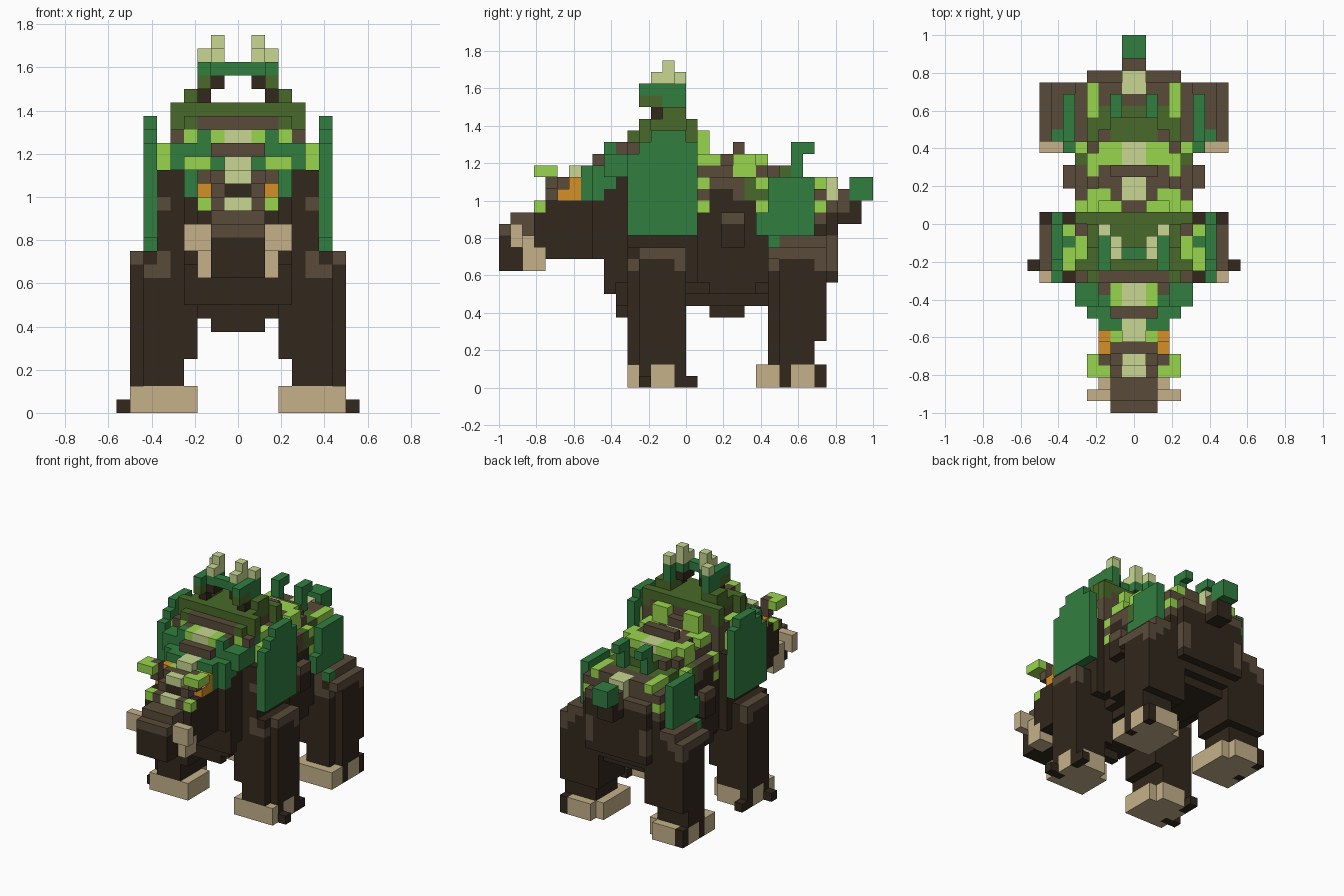
import bpy
import bmesh
from mathutils import Vector

UNIT = 1 / 16

if "Cube" in bpy.data.objects:
    bpy.data.objects.remove(bpy.data.objects["Cube"], do_unlink=True)


def linear(c):
    c /= 255
    return c / 12.92 if c <= 0.04045 else ((c + 0.055) / 1.055) ** 2.4


palette = {
    "dark_bark": (50, 40, 29), "brown_bark": (89, 75, 58),
    "tan_claw": (197, 177, 138), "deep_green": (49, 126, 64),
    "olive_moss": (73, 106, 41), "lime_leaf": (152, 214, 77),
    "pale_sprout": (200, 215, 146), "orange_eye": (214, 144, 39),
}
materials = {}
for title, rgb in palette.items():
    mat = bpy.data.materials.new(title)
    mat.use_nodes = True
    color = (*map(linear, rgb), 1)
    mat.diffuse_color = color
    mat.node_tree.nodes["Principled BSDF"].inputs["Base Color"].default_value = color
    materials[title] = mat
DARK, BROWN, TAN, GREEN, OLIVE, LIME, PALE, ORANGE = palette

cells = {}


def block(part, color, x, y, z):
    """Fill a block of unit cells on both sides of the centre plane."""
    for i in range(*x):
        for j in range(*y):
            for k in range(*z):
                cells[i, j, k] = cells[-1 - i, j, k] = (part, color)


# Torso with a stepped belly, chest and ribs
block("torso", DARK, (0, 5), (-5, 12), (9, 16))
block("torso", DARK, (0, 4), (-5, 12), (8, 9))
block("torso", DARK, (4, 5), (2, 6), (8, 9))
block("torso", DARK, (0, 3), (-5, 11), (7, 8))
block("torso", DARK, (0, 4), (-6, -5), (9, 18))
block("torso", DARK, (0, 3), (-6, -5), (7, 9))
block("torso", DARK, (0, 2), (-6, -5), (6, 7))
block("torso", DARK, (0, 4), (-7, -6), (8, 17))
block("torso", DARK, (0, 2), (2, 5), (6, 7))
block("torso", DARK, (0, 4), (12, 13), (9, 15))
block("torso", BROWN, (3, 4), (12, 13), (10, 13))
block("torso", DARK, (5, 6), (3, 5), (12, 14))
block("torso", BROWN, (5, 6), (3, 5), (14, 15))
block("torso", DARK, (0, 5), (0, 7), (16, 17))

# Shoulders
block("shoulders", DARK, (0, 6), (-5, 1), (9, 18))
block("shoulders", BROWN, (5, 6), (-5, -4), (15, 16))
block("shoulders", BROWN, (0, 5), (-5, 1), (18, 21))
block("shoulders", GREEN, (3, 5), (-5, -3), (18, 20))
block("shoulders", GREEN, (4, 5), (-4, -3), (20, 21))
block("shoulders", LIME, (5, 6), (-4, 0), (18, 20))
block("shoulders", GREEN, (5, 6), (-2, -1), (18, 20))
block("shoulders", LIME, (4, 5), (-3, -1), (20, 21))
block("shoulders", LIME, (3, 4), (-5, -4), (20, 21))
block("shoulders", BROWN, (0, 4), (-5, 1), (21, 22))
block("shoulders", OLIVE, (3, 4), (-5, -4), (21, 22))
block("shoulders", OLIVE, (0, 4), (-4, 1), (22, 23))
for y in (-4, 0):
    block("shoulders", OLIVE, (4, 5), (y, y + 1), (21, 23))

# Neck with a leafy mane on each side
block("neck", DARK, (0, 4), (-8, -6), (11, 17))
block("neck", DARK, (0, 3), (-12, -8), (11, 16))
for i, y in enumerate(range(-10, -5)):
    half = (3, 3, 4, 4, 4)[i]
    top = (18, 19, 20, 20, 21)[i]
    base = (16, 16, 16, 17, 18)[i]
    block("mane", BROWN, (0, 2), (y, y + 1), (14, top))
    block("mane", GREEN, (2, half), (y, y + 1), (base, top - 1))
block("mane", GREEN, (3, 5), (-7, -5), (18, 20))
block("mane", GREEN, (2, 3), (-7, -6), (19, 21))
block("mane", BROWN, (2, 3), (-6, -5), (19, 21))
block("mane", LIME, (1, 2), (-7, -5), (19, 21))
block("mane", PALE, (0, 1), (-7, -5), (20, 21))
block("mane", BROWN, (0, 2), (-8, -7), (19, 20))
block("mane", PALE, (0, 1), (-10, -8), (18, 19))
block("mane", LIME, (1, 2), (-10, -9), (17, 18))
block("mane", GREEN, (1, 3), (-9, -8), (17, 19))

# Head, eyes and ears
block("head", DARK, (0, 2), (-16, -12), (10, 13))
block("head", BROWN, (0, 2), (-16, -15), (13, 14))
block("head", BROWN, (0, 2), (-15, -12), (13, 15))
block("head", DARK, (2, 3), (-13, -12), (11, 15))
block("head", BROWN, (0, 2), (-13, -12), (15, 16))
block("head", BROWN, (0, 2), (-12, -10), (15, 17))
block("head", PALE, (0, 1), (-13, -12), (15, 16))
block("head", DARK, (0, 1), (-12, -11), (16, 17))
block("head", PALE, (0, 1), (-12, -11), (17, 18))
block("head", BROWN, (0, 2), (-11, -10), (17, 18))
block("eyes", ORANGE, (2, 3), (-11, -9), (16, 17))
block("eyes", ORANGE, (2, 3), (-10, -9), (17, 18))
block("cheeks", LIME, (2, 3), (-13, -12), (15, 16))
block("ears", BROWN, (2, 3), (-12, -11), (17, 18))
block("ears", LIME, (2, 4), (-13, -11), (18, 19))
block("ears", BROWN, (2, 3), (-12, -11), (18, 19))

# Tusks and jaw plates
block("tusks", TAN, (1, 3), (-14, -12), (10, 12))
block("tusks", TAN, (2, 3), (-14, -13), (12, 13))
block("tusks", TAN, (2, 4), (-15, -14), (12, 14))

# Antler crown joined by a crossbar
block("crown", OLIVE, (2, 4), (-2, 0), (23, 24))
block("crown", OLIVE, (3, 4), (-3, -2), (22, 23))
block("crown", DARK, (2, 3), (-3, -2), (23, 24))
block("crown", DARK, (1, 2), (-3, -1), (24, 25))
block("crown", OLIVE, (2, 3), (-4, -2), (24, 25))
block("crown", GREEN, (2, 3), (-2, 0), (24, 26))
block("crown", GREEN, (2, 3), (-4, -2), (25, 26))
block("crown", GREEN, (0, 2), (-3, -2), (25, 26))
block("crown", GREEN, (1, 2), (-2, -1), (25, 26))
block("crown", PALE, (2, 3), (-1, 0), (26, 27))
block("crown", PALE, (1, 2), (-3, -1), (26, 27))
block("crown", PALE, (1, 2), (-2, -1), (27, 28))

# Arched back: half-width shrinks with height
for half, end, z in ((5, 7, 17), (4, 7, 18), (3, 7, 19)):
    block("back", BROWN, (0, half), (1, end), (16, z + 1))
block("back", BROWN, (0, 4), (1, 3), (18, 20))
block("back", LIME, (3, 4), (1, 3), (19, 20))
block("back", LIME, (2, 3), (2, 3), (19, 20))
block("back", BROWN, (0, 3), (1, 2), (20, 21))
block("back", DARK, (4, 5), (2, 4), (16, 17))
block("back", LIME, (4, 5), (1, 2), (15, 16))
block("back", LIME, (4, 5), (1, 2), (17, 18))
block("back", LIME, (1, 3), (1, 2), (20, 22))
block("back", LIME, (1, 3), (5, 7), (19, 20))
block("back", LIME, (3, 4), (4, 6), (18, 20))
block("back", OLIVE, (4, 5), (5, 7), (16, 18))
block("back", PALE, (0, 1), (2, 7), (19, 20))
block("back", BROWN, (0, 2), (4, 5), (20, 21))

# Rump with moss bands
block("rump", DARK, (0, 6), (7, 12), (9, 12))
block("rump", BROWN, (4, 7), (7, 12), (12, 13))
block("rump", BROWN, (0, 5), (7, 12), (13, 17))
block("rump", DARK, (0, 5), (11, 12), (9, 14))
block("rump", OLIVE, (0, 4), (7, 10), (17, 18))
block("rump", BROWN, (0, 4), (10, 12), (17, 18))
block("rump", OLIVE, (0, 2), (7, 9), (18, 19))
block("rump", BROWN, (2, 3), (7, 8), (18, 19))
block("rump", PALE, (0, 1), (11, 13), (16, 18))
block("rump", BROWN, (1, 4), (12, 13), (15, 16))
block("rump", LIME, (4, 5), (11, 12), (15, 16))
block("rump", LIME, (3, 4), (11, 12), (17, 18))
block("rump", LIME, (3, 5), (6, 7), (17, 18))
block("rump", LIME, (4, 5), (6, 7), (15, 16))
block("rump", GREEN, (4, 6), (6, 7), (13, 15))
block("rump", LIME, (3, 4), (9, 11), (17, 18))
block("hip_sprouts", GREEN, (1, 2), (9, 10), (18, 21))
block("hip_sprouts", GREEN, (1, 2), (10, 11), (20, 21))

# Tail with a leaf tuft
block("tail", BROWN, (0, 1), (13, 14), (14, 17))
block("tail", DARK, (0, 1), (13, 15), (14, 15))
block("tail", DARK, (0, 1), (14, 15), (15, 16))
block("tail", GREEN, (0, 1), (14, 16), (16, 18))

# Legs and feet: front and hind pairs share one build
for part, y in (("front", -5), ("hind", 7)):
    leg, foot = part + "_legs", part + "_feet"
    sole, heel = (y, 4) if part == "front" else (y - 1, 2)
    block(leg, DARK, (4, 8), (y + 1, y + 4), (2, 12))
    block(leg, DARK, (4, 8), (y + 4, y + 5), (6 - heel, 12))
    block(leg, DARK, (4, 7), (y, y + 1), (2, 12))
    block(leg, DARK, (3, 4), (y, y + 5), (4, 9))
    block(leg, BROWN, (7, 8), (y + 1, y + 5), (11, 12))
    block(leg, BROWN, (7, 8), (y + 4, y + 5), (10, 11))
    block(leg, BROWN, (5, 7), (y, y + 1), (10, 11))
    block(leg, BROWN, (5, 6), (y, y + 1), (11, 12))
    block(foot, TAN, (3, 8), (sole, y + 4), (0, 2))
    block(foot, TAN, (4, 7), (y + 4, y + 5), (0, 2))
    for step in (1, 4):
        block(foot, DARK, (7, 8), (y + step, y + step + 1), (0, 2))
block("front_feet", DARK, (8, 9), (-4, -3), (0, 1))
block("front_feet", DARK, (7, 8), (0, 1), (0, 1))
block("hind_legs", BROWN, (6, 8), (8, 12), (11, 12))
block("hind_legs", BROWN, (7, 8), (7, 8), (11, 12))

# Upright leaf plates
block("shoulder_leaves", GREEN, (6, 7), (-5, 1), (13, 20))
block("shoulder_leaves", GREEN, (6, 7), (-4, 1), (20, 21))
block("shoulder_leaves", GREEN, (6, 7), (-3, 0), (21, 22))
block("hip_leaves", GREEN, (5, 6), (7, 11), (13, 18))
block("hip_leaves", GREEN, (6, 7), (7, 8), (12, 13))

# Turn exposed cell faces into one object per part
directions = [Vector(d) for d in ((1, 0, 0), (0, 1, 0), (0, 0, 1))]
directions += [-d for d in directions]
names = list(palette)
for part in dict.fromkeys(p for p, _ in cells.values()):
    bm = bmesh.new()
    for cell, (owner, color) in cells.items():
        if owner != part:
            continue
        centre = Vector(cell) + Vector((0.5, 0.5, 0.5))
        for d in directions:
            if tuple(int(a + b) for a, b in zip(cell, d)) in cells:
                continue
            side = Vector((d.y, d.z, d.x))
            up = d.cross(side)
            corners = (-side - up, side - up, side + up, up - side)
            face = bm.faces.new([bm.verts.new((centre + (d + c) / 2) * UNIT) for c in corners])
            face.material_index = names.index(color)
    bmesh.ops.remove_doubles(bm, verts=bm.verts, dist=UNIT / 100)
    mesh = bpy.data.meshes.new(part)
    for title in names:
        mesh.materials.append(materials[title])
    bm.to_mesh(mesh)
    bm.free()
    bpy.context.collection.objects.link(bpy.data.objects.new(part, mesh))
